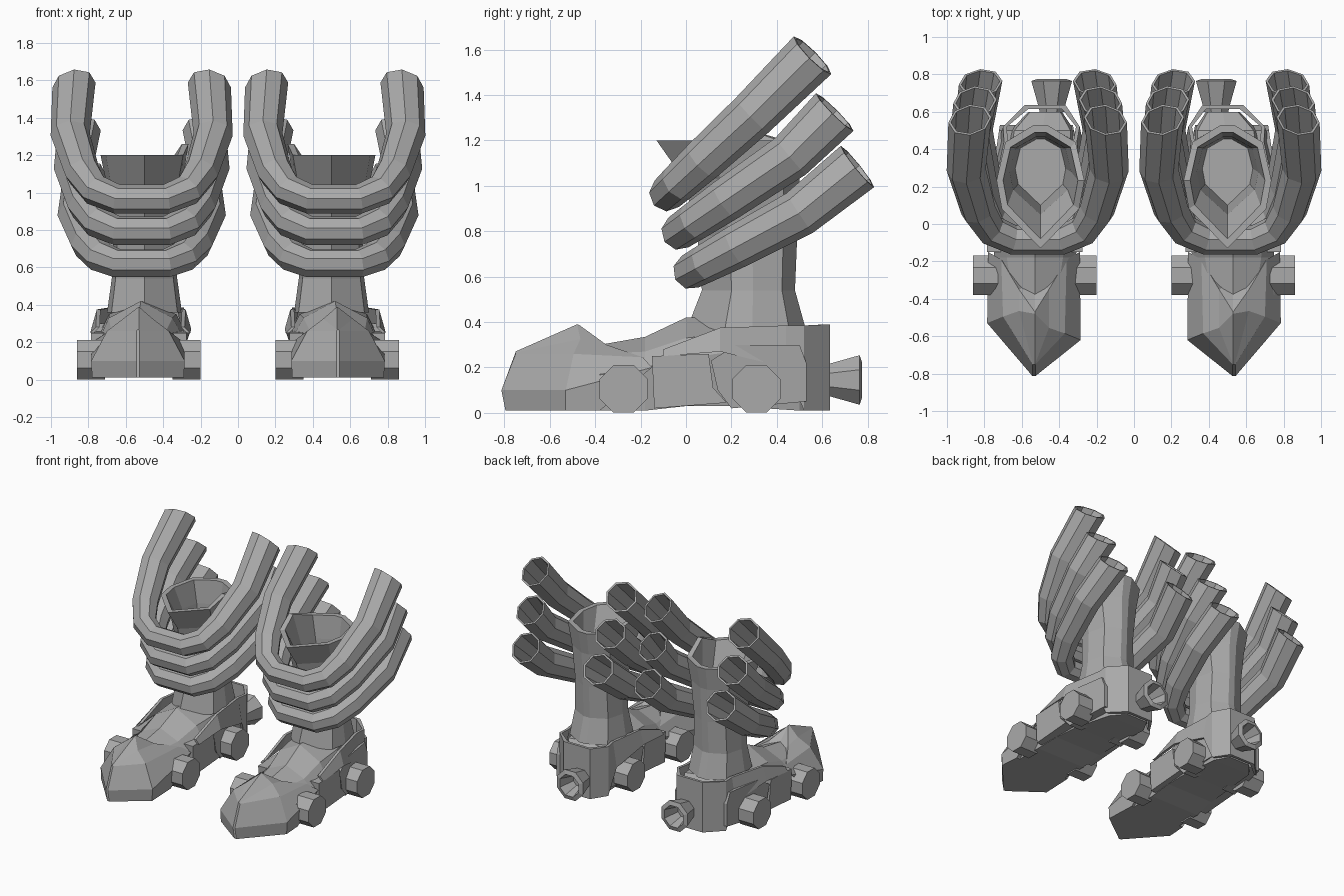
import bpy, bmesh, math
from mathutils import Vector

if "Cube" in bpy.data.objects:
    bpy.data.objects.remove(bpy.data.objects["Cube"])

grey = bpy.data.materials.new("metal_grey")
grey.diffuse_color = (0.4, 0.4, 0.4, 1)
grey.use_nodes = True
grey.node_tree.nodes["Principled BSDF"].inputs["Base Color"].default_value = grey.diffuse_color


def finish(name, bm):
    """Turn a bmesh of the right boot into an object mirrored to the left boot."""
    bmesh.ops.recalc_face_normals(bm, faces=bm.faces)
    me = bpy.data.meshes.new(name)
    bm.to_mesh(me)
    bm.free()
    me.materials.append(grey)
    ob = bpy.data.objects.new(name, me)
    bpy.context.collection.objects.link(ob)
    ob.modifiers.new("other_boot", 'MIRROR').use_mirror_merge = False
    return ob


def loft(name, rings):
    """Skin equal-length rings of points and cap both ends."""
    bm = bmesh.new()
    vs = [[bm.verts.new(p) for p in r] for r in rings]
    n = len(vs[0])
    for a, b in zip(vs, vs[1:]):
        for i in range(n):
            j = (i + 1) % n
            bm.faces.new((a[i], a[j], b[j], b[i]))
    bm.faces.new(vs[0])
    bm.faces.new(vs[-1])
    return finish(name, bm)


def octagon(c, u, v, r, phase=0.5):
    return [c + (u * math.cos(a) + v * math.sin(a)) * r
            for a in [math.pi / 4 * (k + phase) for k in range(8)]]


def slab(name, outline, x0, x1):
    """Side plate: a (y, z) outline with thickness along x."""
    return loft(name, [[(x, y, z) for y, z in outline] for x in (x0, x1)])


# Three open U-shaped exhaust pipes: front, bend and end positions in (y, z)
PIPE_X = 0.515
pipes = {
    "upper_pipe": ((-0.085, 0.965), (0.29, 1.31), (0.557, 1.575), 0.382, 0.362),
    "middle_pipe": ((-0.033, 0.795), (0.46, 1.13), (0.655, 1.325), 0.365, 0.335),
    "lower_pipe": ((0.018, 0.622), (0.50, 0.88), (0.755, 1.085), 0.345, 0.305),
}
for name, (f, b, e, dxb, dxe) in pipes.items():
    F, B, E = (Vector((0, *p)) for p in (f, b, e))
    half = []
    for dx, t, r in ((0.13, 0, 0.079), (0.65 * dxb, 0.14, 0.085),
                     (0.83 * dxb, 0.42, 0.095), (dxb, 1, 0.105)):
        half.append((F.lerp(B, t) + Vector((dx, 0, 0)), r))
    half.append((E + Vector((dxe, 0, 0)), 0.117))
    path = [(Vector((-p.x, p.y, p.z)), r) for p, r in reversed(half)] + half
    up = Vector((1, 0, 0)).cross(B - F).normalized()
    last = len(path) - 1
    rings, frames = [], []
    for i, (p, r) in enumerate(path):
        d0 = (p - path[max(i - 1, 0)][0]).normalized()
        d1 = (path[min(i + 1, last)][0] - p).normalized()
        t = (d0 + d1).normalized()
        if i in (0, last):  # mouths are cut facing slightly outward
            t = (t + Vector((0.22, 0, 0))).normalized()
        n = (up - t * up.dot(t)).normalized()
        frames.append((p + Vector((PIPE_X, 0, 0)), t.cross(n), n, r))
        rings.append(octagon(*frames[-1], 0))
    inner = [octagon(c, u, n, r - 0.014, 0) for c, u, n, r in frames]
    loft(name, [inner[2], inner[1], inner[0]] + rings + [inner[-1], inner[-2], inner[-3]])


# Boot shaft: flared hollow collar with a pointed front
SHAPE = ((0, -1), (0.88, -0.36), (1, 0.1), (0.8, 0.72), (0.15, 1),
         (-0.15, 1), (-0.8, 0.72), (-1, 0.1), (-0.88, -0.36))


def shaft_ring(hx, y0, y1, z, lift=0.0):
    """The collar rim is lifted at its inner side corner."""
    cy, hy = (y0 + y1) / 2, (y1 - y0) / 2
    return [(0.5 + hx * x, cy + hy * y, z + (lift if x == -1 else 0)) for x, y in SHAPE]


loft("boot_shaft", [
    shaft_ring(0.20, 0.00, 0.53, 0.36), shaft_ring(0.175, 0.07, 0.48, 0.54),
    shaft_ring(0.165, 0.05, 0.49, 0.78), shaft_ring(0.20, -0.01, 0.50, 1.03),
    shaft_ring(0.235, -0.13, 0.53, 1.20, 0.06), shaft_ring(0.20, -0.08, 0.49, 1.20, 0.06),
    shaft_ring(0.165, 0.05, 0.465, 1.03), shaft_ring(0.135, 0.10, 0.455, 0.78),
])


# Foot cross-sections running from one side over the top to the other
def foot_ring(y, cx, wb, wm, zm, ws, zs, zt, zb=0.01):
    h = [(wb, zb), (wm, zm), (ws, zs)]
    pts = h + [(0, zt)] + [(-w, z) for w, z in reversed(h)]
    return [(cx + w, y, z) for w, z in pts]


def toe_ring(half, top, skew=0.0):
    """half: (width, y, z) points; skew pushes the outer side back."""
    left = [(0.535 + w, y + skew, z) for w, y, z in half]
    right = [(0.535 - w, y - skew, z) for w, y, z in reversed(half)]
    return left + [(0.53, *top)] + right


# Pointed toe cap with a V-shaped rear edge
loft("toe_cap", [
    toe_ring([(0.008, -0.795, 0.01), (0.008, -0.813, 0.10), (0.008, -0.75, 0.26),
              (0.004, -0.751, 0.266)], (-0.752, 0.27)),
    toe_ring([(0.245, -0.575, 0.01), (0.25, -0.575, 0.10), (0.165, -0.54, 0.26),
              (0.08, -0.51, 0.325)], (-0.48, 0.39), 0.045),
    toe_ring([(0.235, -0.38, 0.01), (0.245, -0.15, 0.20), (0.175, -0.19, 0.245),
              (0.08, -0.35, 0.30)], (-0.47, 0.387)),
    toe_ring([(0.20, -0.37, 0.02), (0.21, -0.22, 0.18), (0.13, -0.24, 0.23),
              (0.06, -0.34, 0.28)], (-0.37, 0.295)),
])
loft("foot_body", [
    foot_ring(-0.38, 0.53, 0.21, 0.22, 0.17, 0.12, 0.26, 0.30),
    foot_ring(-0.18, 0.53, 0.21, 0.22, 0.20, 0.15, 0.27, 0.335),
    foot_ring(0.0, 0.52, 0.20, 0.22, 0.24, 0.17, 0.33, 0.42, 0.03),
    foot_ring(0.20, 0.51, 0.19, 0.22, 0.27, 0.18, 0.35, 0.42, 0.03),
    foot_ring(0.50, 0.49, 0.16, 0.17, 0.25, 0.15, 0.35, 0.37),
    foot_ring(0.60, 0.475, 0.09, 0.09, 0.22, 0.08, 0.25, 0.26),
])

# Heel counter: thin wall wrapped round the heel, (x, y, low, high)
wall = ((0.79, -0.10, 0.25, 0.28), (0.785, 0.15, 0.27, 0.375), (0.725, 0.44, 0.20, 0.385),
        (0.70, 0.52, 0.01, 0.385), (0.585, 0.635, 0.01, 0.39), (0.365, 0.635, 0.01, 0.39),
        (0.29, 0.52, 0.01, 0.385), (0.275, 0.44, 0.20, 0.385), (0.25, 0.15, 0.27, 0.375),
        (0.255, -0.10, 0.25, 0.28))
rings = []
for x, y, lo, hi in wall:
    inward = 0.02 if x < 0.5 else -0.02
    back = -0.02 if y > 0.6 else 0
    lean = 0 if y > 0.5 else inward * 1.5
    rings.append([(x, y, lo), (x + lean, y, hi),
                  (x + lean + inward, y + back, hi), (x + inward, y + back, lo)])
loft("heel_counter", rings)

# Side skirts, fenders and wheels on both flanks of the foot
skirt = [(-0.15, 0.25), (0.10, 0.26), (0.12, 0.11), (0.18, 0.045), (-0.14, 0.02)]
fender = [(0.11, 0.23), (0.22, 0.30), (0.50, 0.30), (0.53, 0.22),
          (0.53, 0.05), (0.20, 0.02), (0.14, 0.10)]
for side, s in (("outer", 1), ("inner", -1)):
    def x(d):
        return 0.53 + s * d
    slab(side + "_skirt", skirt, x(0.17), x(0.255))
    # rear fender tapers in towards the heel
    loft(side + "_rear_fender", [
        [(x(d) - (y - 0.11) * (0.02 + 0.13 * s), y, z) for y, z in fender] for d in (0.14, 0.25)])
    for end, y in (("front", -0.275), ("rear", 0.31)):
        wheel = octagon(Vector((0, y, 0.106)), Vector((0, 1, 0)), Vector((0, 0, 1)), 0.114)
        loft(f"{side}_{end}_wheel", [[(x(d), p.y, p.z) for p in wheel] for d in (0.18, 0.33)])

# Hollow thruster nozzle at the heel
X, Z = Vector((1, 0, 0)), Vector((0, 0, 1))
loft("thruster", [octagon(Vector((0.44, y, 0.145)), X, Z, r) for y, r in
                  ((0.60, 0.07), (0.64, 0.08), (0.765, 0.118), (0.775, 0.085), (0.66, 0.05))])
